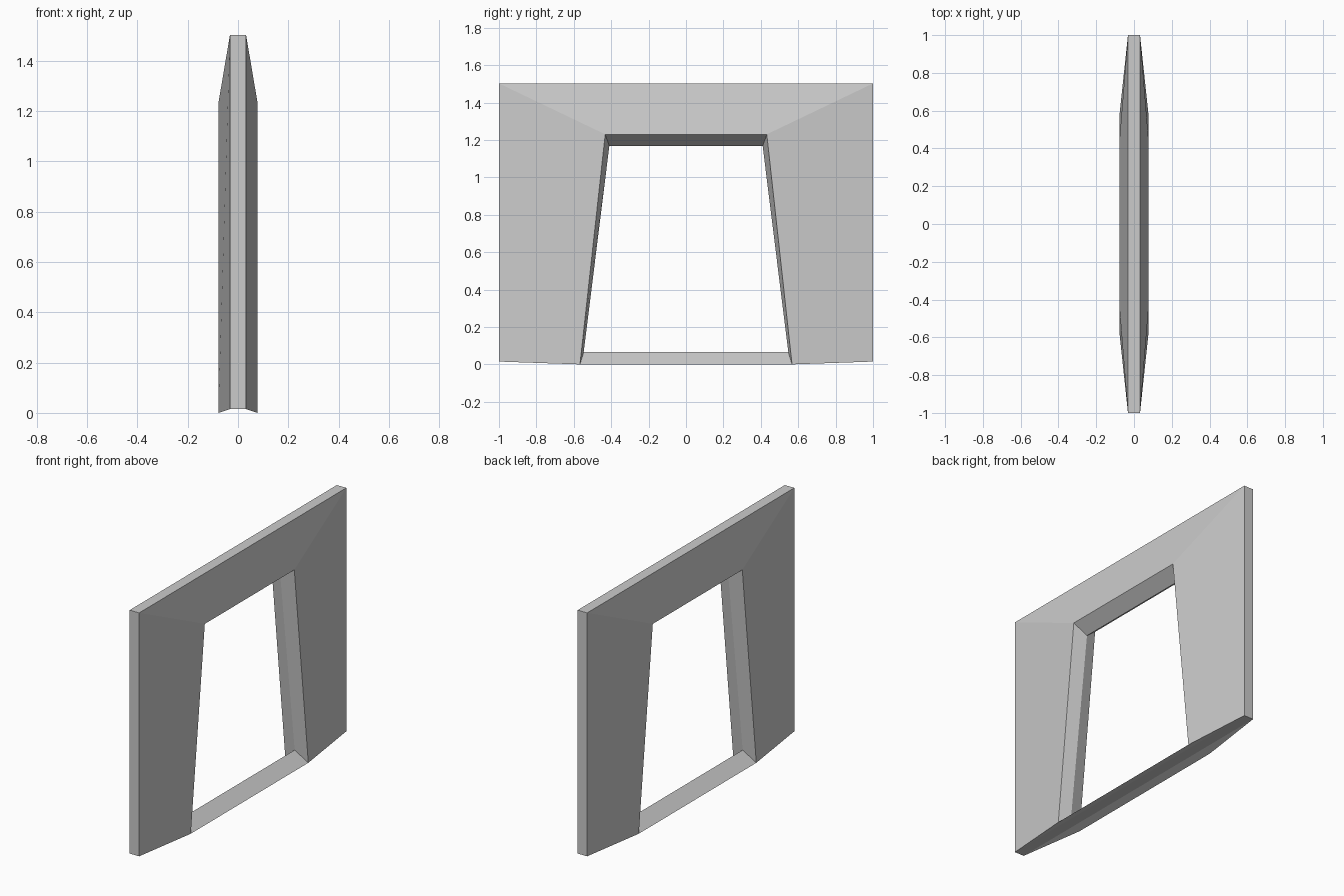
import bpy, bmesh

if "Cube" in bpy.data.objects:
    bpy.data.objects.remove(bpy.data.objects["Cube"])

# Each ring: half depth x, bottom half width, bottom z, top half width, top z
OUTER = (0.032, 1.0, 0.015, 1.0, 1.502)
RIM = (0.078, 0.567, 0.0, 0.432, 1.23)
RIDGE = (0.0, 0.547, 0.065, 0.41, 1.167)

bm = bmesh.new()


def ring(spec, side):
    x, yb, zb, yt, zt = spec
    return [bm.verts.new((side * x, y, z))
            for y, z in ((-yb, zb), (yb, zb), (yt, zt), (-yt, zt))]


# Closed frame section: front rim, outer edge, back rim, inner ridge
rings = [ring(RIM, 1), ring(OUTER, 1), ring(OUTER, -1),
         ring(RIM, -1), ring(RIDGE, 1)]
for i, a in enumerate(rings):
    b = rings[(i + 1) % len(rings)]
    for j in range(4):
        k = (j + 1) % 4
        bm.faces.new((a[j], a[k], b[k], b[j]))
bmesh.ops.recalc_face_normals(bm, faces=bm.faces)

# Door frame object
mesh = bpy.data.meshes.new("door_frame")
bm.to_mesh(mesh)
bm.free()
frame = bpy.data.objects.new("door_frame", mesh)
bpy.context.collection.objects.link(frame)
